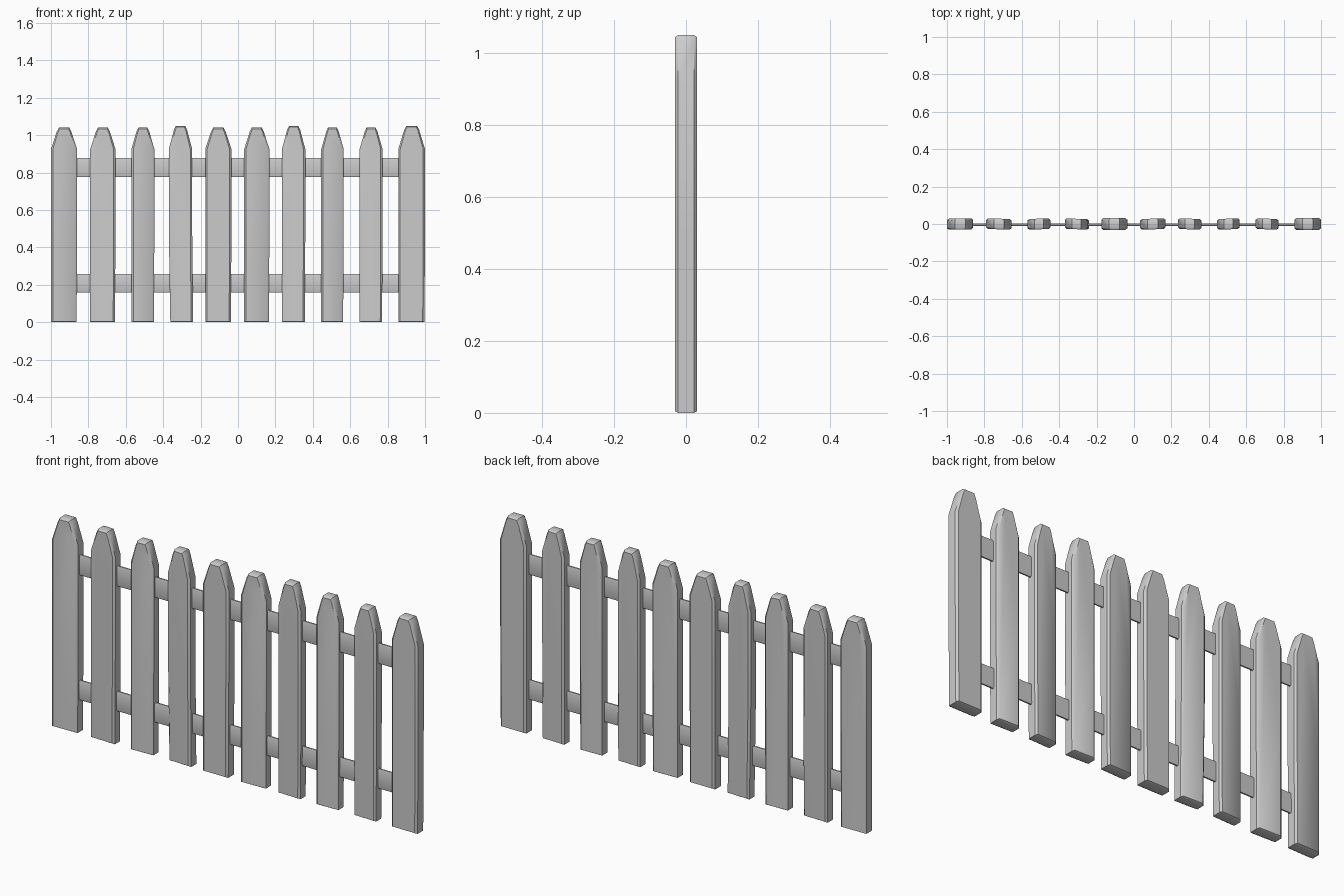
import bpy, bmesh, math

if "Cube" in bpy.data.objects:
    bpy.data.objects.remove(bpy.data.objects["Cube"])


def finish(name, bm, angle):
    bmesh.ops.recalc_face_normals(bm, faces=bm.faces)
    me = bpy.data.meshes.new(name)
    bm.to_mesh(me)
    bm.free()
    ob = bpy.data.objects.new(name, me)
    bpy.context.collection.objects.link(ob)
    bpy.ops.object.select_all(action='DESELECT')
    ob.select_set(True)
    bpy.context.view_layer.objects.active = ob
    bpy.ops.object.shade_smooth_by_angle(angle=math.radians(angle))
    return ob


def picket(i, x0, x1, top, lean, skew):
    """Board with a clipped pointed top, softened vertical edges."""
    w, cx = (x1 - x0) / 2, (x0 + x1) / 2
    outline = [(-w + lean, 0), (w - 0.003 + lean, 0), (w, 0.5), (w, 0.925),
               (w * 0.56, top - 0.022), (w * 0.40, top), (-w * 0.40, top),
               (-w * 0.56, top - 0.022), (-w, 0.925), (-w, 0.5)]
    # depth layers: inset front, full body, inset back
    layers = [(-0.031, 0.010), (-0.022, 0.0), (0.022, 0.0), (0.031, 0.010)]
    bm = bmesh.new()
    rings = []
    for y, inset in layers:
        s = 1 - inset / w
        ring = []
        for x, z in outline:
            zz = z if z < top - 0.03 else z - inset * 0.6
            if z == 0:
                zz = inset * 0.5
            # thin boards turn very slightly about the vertical axis
            ring.append(bm.verts.new((cx + x * s, y * (1 - abs(skew)) + skew * x * 0.35, zz)))
        rings.append(ring)
    n = len(outline)
    for a, b in zip(rings, rings[1:]):
        for k in range(n):
            bm.faces.new((a[k], a[(k + 1) % n], b[(k + 1) % n], b[k]))
    bm.faces.new(rings[0])
    bm.faces.new(rings[-1][::-1])
    finish("picket_%02d" % i, bm, 40)


def rail(name, z0, z1):
    """Thin flat cross rail with eased edges."""
    zc, h, t = (z0 + z1) / 2, (z1 - z0) / 2, 0.006
    bm = bmesh.new()
    section = [(-t * 0.6, -h), (-t, -h * 0.85), (-t, h * 0.85), (-t * 0.6, h),
               (t * 0.6, h), (t, h * 0.85), (t, -h * 0.85), (t * 0.6, -h)]
    ends = [[bm.verts.new((x, y - 0.004, zc + z)) for y, z in section]
            for x in (-0.88, 0.88)]
    for k in range(8):
        j = (k + 1) % 8
        bm.faces.new((ends[0][k], ends[0][j], ends[1][j], ends[1][k]))
    bm.faces.new(ends[0])
    bm.faces.new(ends[1][::-1])
    finish(name, bm, 60)


# pickets: left, right, height, lean of foot, turn
boards = [
    (-1.00, -0.86, 1.04, 0.0, 0.05), (-0.79, -0.655, 1.04, 0.0, -0.08),
    (-0.57, -0.447, 1.04, 0.0, 0.08), (-0.37, -0.245, 1.05, 0.008, -0.1),
    (-0.175, -0.035, 1.04, 0.0, 0.0), (0.033, 0.168, 1.04, 0.0, 0.08),
    (0.235, 0.36, 1.05, 0.0, -0.08), (0.445, 0.565, 1.04, 0.0, 0.08),
    (0.65, 0.773, 1.04, 0.0, -0.08), (0.857, 1.00, 1.05, 0.0, 0.0)]
for i, b in enumerate(boards, 1):
    picket(i, *b)

# cross rails
rail("upper_rail", 0.777, 0.877)
rail("lower_rail", 0.16, 0.257)
